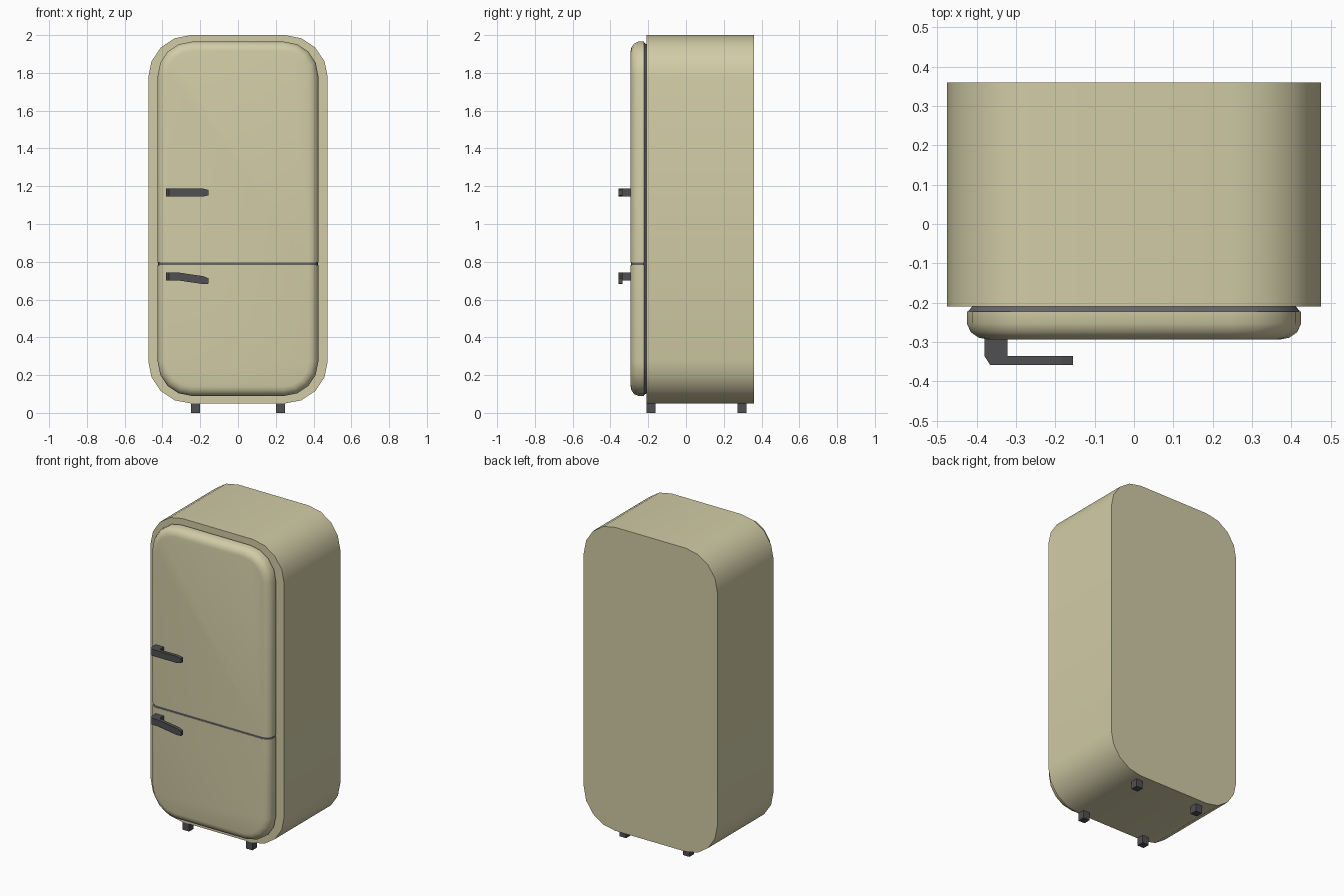
import bpy, bmesh, math

if "Cube" in bpy.data.objects:
    bpy.data.objects.remove(bpy.data.objects["Cube"])


def material(name, rgb):
    m = bpy.data.materials.new(name)
    m.diffuse_color = (*rgb, 1)
    m.use_nodes = True
    m.node_tree.nodes["Principled BSDF"].inputs["Base Color"].default_value = m.diffuse_color
    return m


CREAM = material("cream", (0.64, 0.60, 0.38))
DARK = material("dark", (0.08, 0.08, 0.085))
SEAL = material("seal", (0.13, 0.13, 0.15))


def rounded_rect(w, z0, z1, r, seg=4):
    """Points of a rounded rectangle in the xz plane."""
    pts = []
    corners = [(w - r, z1 - r), (-w + r, z1 - r), (-w + r, z0 + r), (w - r, z0 + r)]
    for k, (cx, cz) in enumerate(corners):
        for i in range(seg + 1):
            a = math.pi / 2 * (k + i / seg)
            pts.append((cx + r * math.cos(a), cz + r * math.sin(a)))
    return pts


def loft(name, rings, mat, smooth=True, cuts=()):
    """Skin matching rings, cap both ends, then trim with (z, side) cuts."""
    bm = bmesh.new()
    vs = [[bm.verts.new(p) for p in ring] for ring in rings]
    n = len(vs[0])
    for a, b in zip(vs, vs[1:]):
        for i in range(n):
            j = (i + 1) % n
            bm.faces.new((a[i], a[j], b[j], b[i]))
    bm.faces.new(vs[0])
    bm.faces.new(vs[-1])
    for z, side in cuts:
        bmesh.ops.bisect_plane(bm, geom=bm.verts[:] + bm.edges[:] + bm.faces[:],
                               plane_co=(0, 0, z), plane_no=(0, 0, side), clear_outer=True)
        bmesh.ops.holes_fill(bm, edges=[e for e in bm.edges if e.is_boundary])
    bmesh.ops.recalc_face_normals(bm, faces=bm.faces[:])
    me = bpy.data.meshes.new(name)
    bm.to_mesh(me)
    bm.free()
    me.materials.append(mat)
    ob = bpy.data.objects.new(name, me)
    bpy.context.collection.objects.link(ob)
    if smooth:
        bpy.ops.object.select_all(action='DESELECT')
        ob.select_set(True)
        bpy.context.view_layer.objects.active = ob
        bpy.ops.object.shade_smooth_by_angle(angle=math.radians(40))
    return ob


def panel(profile, extra=0.0):
    """Door-shaped rings from (inset, y) pairs."""
    rings = []
    for d, y in profile:
        d += extra
        rings.append([(x, y, z) for x, z in
                      rounded_rect(0.425 - d, 0.09 + d, 1.965 - d, 0.18 - d)])
    return rings


# Cabinet
outline = rounded_rect(0.475, 0.05, 2.0, 0.225)
loft("cabinet", [[(x, y, z) for x, z in outline] for y in (-0.21, 0.36)], CREAM)

# Door seal
loft("door_seal", panel([(0.015, -0.208), (0.002, -0.224)]), SEAL)

# Doors with rounded front edges, and the dark strip between them
DOOR = [(0.0, -0.223), (0.0, -0.253), (0.01, -0.275), (0.03, -0.289), (0.05, -0.293)]
loft("upper_door", panel(DOOR), CREAM, cuts=[(0.796, -1)])
loft("lower_door", panel(DOOR), CREAM, cuts=[(0.783, 1)])
STRIP = [(d, y + (0.003 if y < -0.23 else 0)) for d, y in DOOR]
loft("door_gap", panel(STRIP, 0.003), SEAL, cuts=[(0.797, 1), (0.782, -1)])


# Handles: a post bent into a flat bar; the lower one droops to its tip
def handle(name, z, droop):
    # x, front y, back y, half height, share of droop
    stations = [(-0.38, -0.336, -0.285, 0.021, 0), (-0.366, -0.358, -0.285, 0.021, 0),
                (-0.322, -0.358, -0.285, 0.021, 0), (-0.322, -0.358, -0.335, 0.021, 0),
                (-0.185, -0.358, -0.335, 0.021, 0.8), (-0.155, -0.358, -0.335, 0.014, 1)]
    rings = []
    for x, f, b, h, s in stations:
        c = z - droop * s
        rings.append([(x, f, c - h), (x, b, c - h), (x, b, c + h), (x, f, c + h)])
    loft(name, rings, DARK, smooth=False)


handle("upper_handle", 1.166, 0.0)
handle("lower_handle", 0.723, 0.025)

# Feet
for row, y in (("front", -0.185), ("back", 0.296)):
    for side, x in (("left", -0.225), ("right", 0.225)):
        h = 0.023
        square = [(x - h, y - h), (x + h, y - h), (x + h, y + h), (x - h, y + h)]
        loft(f"{row}_{side}_foot", [[(px, py, z) for px, py in square] for z in (0, 0.055)],
             DARK, smooth=False)
